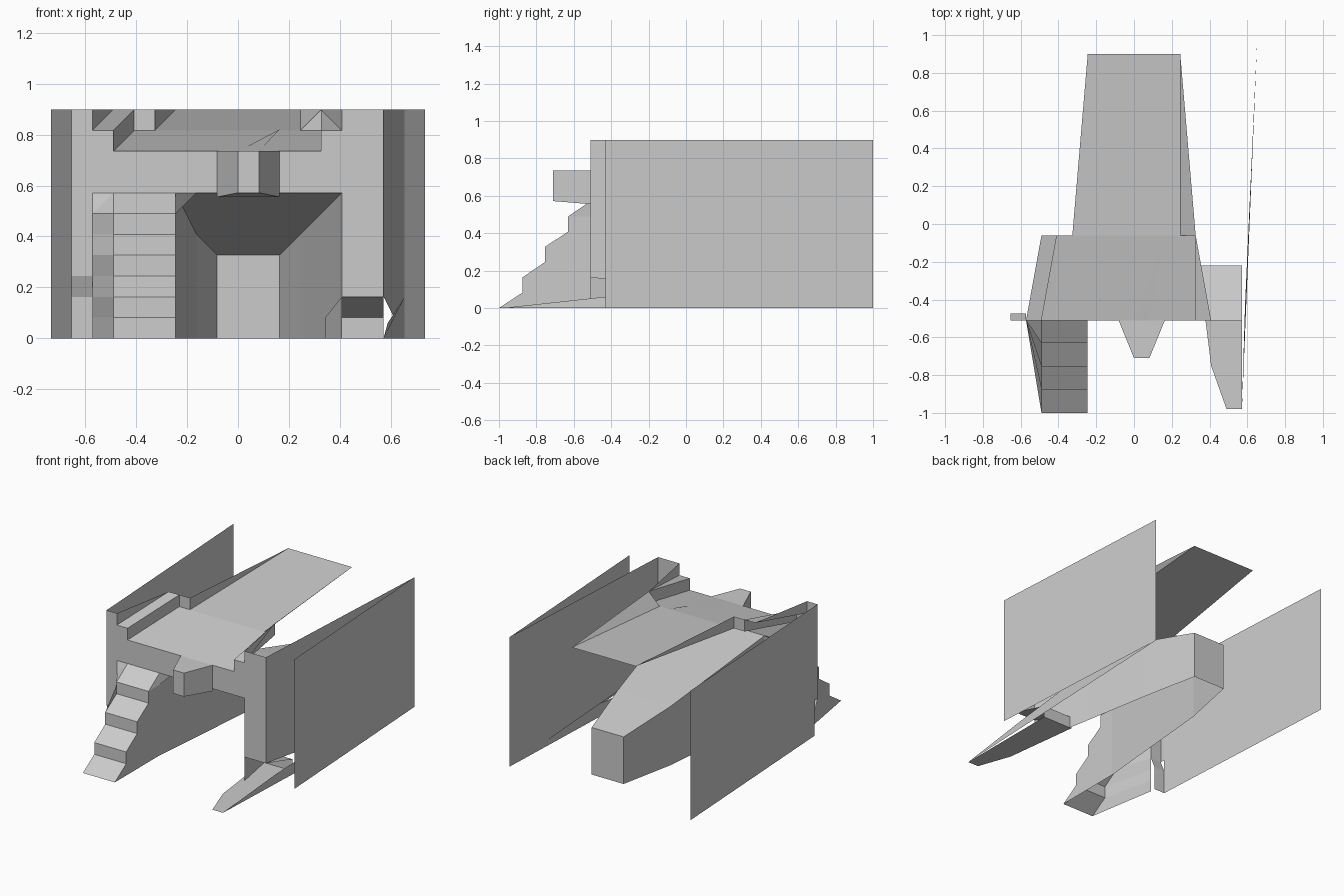
import bpy

if "Cube" in bpy.data.objects:
    bpy.data.objects.remove(bpy.data.objects["Cube"])

U = 4 / 49          # grid step of the design: all x and z sizes are multiples
FRONT = -0.51
MID = -0.06
H = 11 * U          # full height


def mesh(name, verts, faces):
    me = bpy.data.meshes.new(name)
    me.from_pydata(verts, [], faces)
    me.update()
    ob = bpy.data.objects.new(name, me)
    bpy.context.collection.objects.link(ob)
    return ob


def loft(name, sections, cap_first=False):
    """Skin matching open polylines."""
    n = len(sections[0])
    verts = [p for s in sections for p in s]
    faces = [(i * n + j, i * n + j + 1, i * n + n + j + 1, i * n + n + j)
             for i in range(len(sections) - 1) for j in range(n - 1)]
    if cap_first:
        faces.append(tuple(range(n)))
    return mesh(name, verts, faces)


def panel(name, pts):
    return mesh(name, pts, [tuple(range(len(pts)))])


def upright(name, path, z0, z1):
    """Vertical sheet over a plan path."""
    return loft(name, [[(x, y, z) for x, y in path] for z in (z0, z1)])


# Side walls; the right one is a V of an outer and an inner sheet
upright("left_wall", [(-9 * U, 1), (-8 * U, -0.475)], 0, H)
upright("left_wall_end", [(-8 * U, -0.475), (-8 * U, FRONT)], 3 * U, H)
upright("right_outer_wall", [(8 * U, 1), (9 * U, -0.43)], 0, H)
panel("right_inner_wall", [(7 * U, FRONT, 2 * U), (7 * U, FRONT, H), (8 * U, 1, H), (8 * U, 1, 0)])

# Stepped front plate around the entrance
outline = [(-8, 3), (-8, 11), (-7, 11), (-7, 10), (-6, 10), (-6, 9), (4, 9), (4, 10),
           (5, 10), (5, 11), (7, 11), (7, 2), (5, 2), (5, 7), (-7, 7), (-7, 3)]
panel("front_plate", [(x * U, FRONT, z * U) for x, z in outline])
loft("left_plate_foot", [[(x * U, y, z * U) for x in (-8, -7)]
                         for y, z in ((FRONT, 3), (-0.475, 2), (-0.475, 0))])

# Middle roof with stepped sides, sloping up to the rear
roof_profile = [(-7, 11), (-7, 10), (-6, 10), (-6, 9), (4, 9), (4, 10), (5, 10), (5, 11)]
rear_profile = [(-6, 11), (-6, 11), (-5, 11), (-5, 10), (4, 10), (4, 11), (4, 11), (4, 11)]
loft("middle_roof", [[(x * U, FRONT, z * U) for x, z in roof_profile],
                     [(x * U, MID, z * U) for x, z in rear_profile]])
panel("roof_riser", [(x * U, MID, z * U) for x, z in ((-5, 10), (-5, 11), (-4, 11), (-4, 10))])

# Upper roof and its tapering side cheeks
panel("upper_roof", [(-4 * U, MID, 10 * U), (3 * U, MID, 10 * U), (3 * U, 0.9, H), (-3 * U, 0.9, H)])
panel("left_roof_cheek", [(-4 * U, MID, 10 * U), (-4 * U, MID, H), (-3 * U, 0.9, H)])
panel("right_roof_cheek", [(3 * U, MID, 10 * U), (4 * U, MID, H), (3 * U, 0.9, H)])
panel("right_roof_riser", [(3 * U, MID, 10 * U), (4 * U, MID, 10 * U), (4 * U, MID, H)])

# Canopy above the entrance: wedge with a flat nose
root = [(-U, FRONT, 6.8 * U), (-U, FRONT, 9 * U), (2 * U, FRONT, 9 * U), (2 * U, FRONT, 6.8 * U),
        (-U, FRONT, 6.8 * U)]
nose = [(0, -0.71, 7 * U), (0, -0.71, 9 * U), (U, -0.71, 9 * U), (U, -0.71, 7 * U),
        (0, -0.71, 7 * U)]
loft("canopy", [nose, root], True)
panel("roof_crease", [(0, FRONT, 9 * U), (U, FRONT, 9 * U), (2 * U, MID, 10.05 * U)])

# Main passage: open below, narrowing to a closed rear end
stations = [(0.8, -1, 2, 4), (0.4, -2, 3, 5), (MID, -2.5, 4, 6), (FRONT, -3, 5, 7)]
loft("passage", [[(a * U, y, 0), (a * U, y, t * U), (b * U, y, t * U), (b * U, y, 0)]
                 for y, a, b, t in stations], True)

# Stairs: sloped treads and upright risers, with side skirts flaring to the plate
steps = [(-1, 0), (-0.875, 1), (-0.875, 2), (-0.755, 3), (-0.755, 4), (-0.63, 5),
         (-0.63, 6), (FRONT, 7)]
loft("stairs", [[(x * U, y, z * U) for x in (-6, -3)] for y, z in steps])
loft("stair_left_skirt", [[(-6 * U, y, z * U), (-7 * U, FRONT, min(z, 6) * U)] for y, z in steps])
loft("stair_right_skirt", [[(-3 * U, y, z * U),
                            ((-2 if z > 6 else -3) * U, FRONT, z * U)] for y, z in steps])
panel("stair_top_corner", [(-6 * U, FRONT, 7 * U), (-6 * U, -0.63, 6 * U), (-7 * U, FRONT, 6 * U),
                           (-7 * U, FRONT, 7 * U)])

# Low side duct with its projecting floor tongue
panel("duct_floor", [(6 * U, -0.98, 0), (7 * U, -0.98, 0), (7 * U, -0.22, 0),
                     (4.2 * U, -0.22, 0), (5 * U, -0.75, 0)])
back = [(4.2 * U, -0.22, 0), (4.2 * U, -0.22, U), (7 * U, -0.22, U), (7 * U, -0.22, 0)]
mouth = [(5 * U, FRONT, 0), (5 * U, FRONT, 2 * U), (7 * U, FRONT, 2 * U), (7 * U, FRONT, 0)]
loft("duct", [back[:3], mouth[:3]])
panel("duct_end", back)
panel("wall_skirt", [(7 * U, -0.98, 0), (7.2 * U, -0.43, 0.06), (8 * U, 1, 0.16), (8 * U, 1, 0)])
